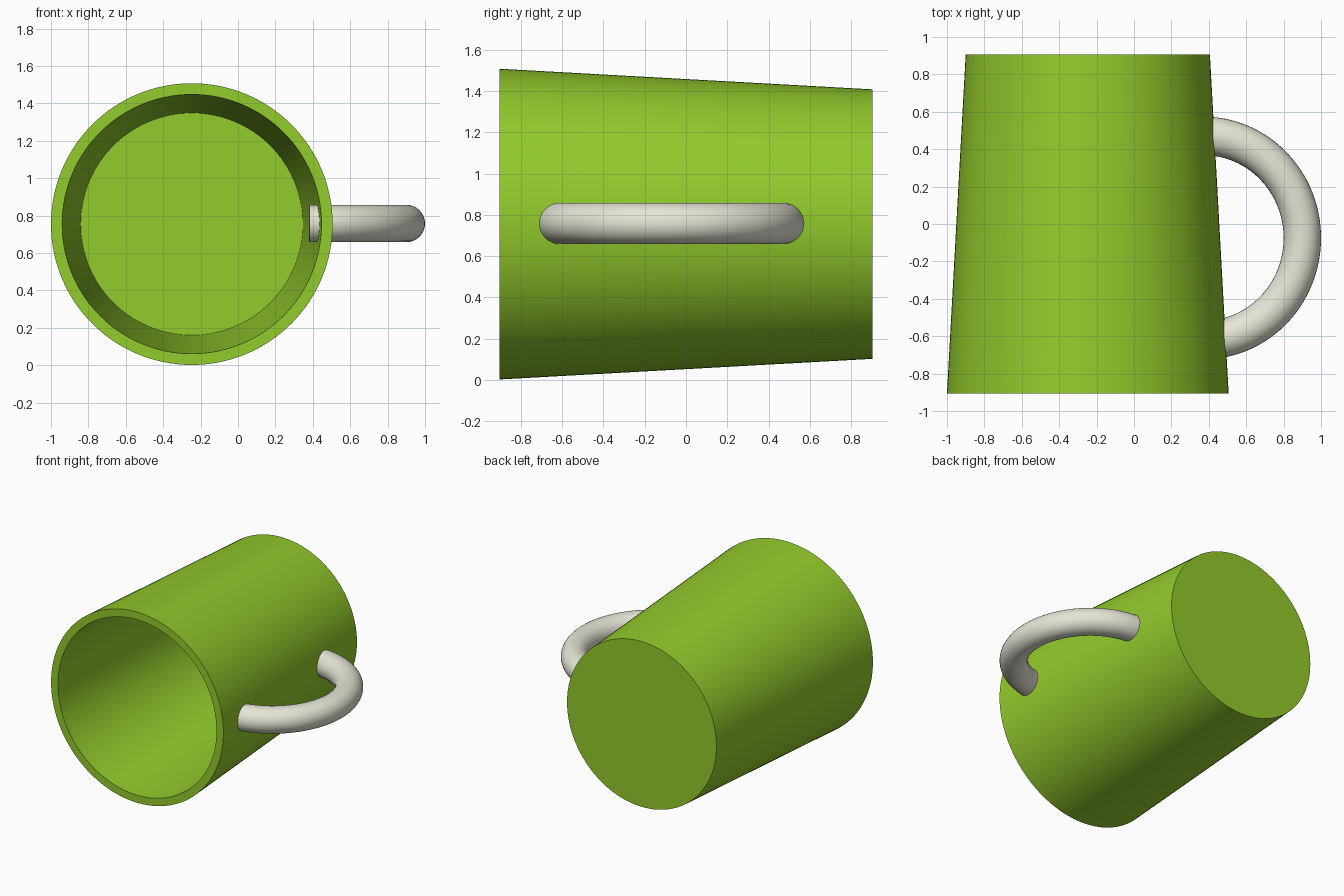
import bpy, bmesh, math
from mathutils import Vector

if "Cube" in bpy.data.objects:
    bpy.data.objects.remove(bpy.data.objects["Cube"])

CX, CZ = -0.247, 0.755   # mug axis, running along y


def finish(name, bm, color):
    bmesh.ops.recalc_face_normals(bm, faces=bm.faces)
    mesh = bpy.data.meshes.new(name)
    bm.to_mesh(mesh)
    bm.free()
    obj = bpy.data.objects.new(name, mesh)
    bpy.context.collection.objects.link(obj)
    mat = bpy.data.materials.new(name + "_color")
    mat.diffuse_color = color
    mat.use_nodes = True
    mat.node_tree.nodes["Principled BSDF"].inputs["Base Color"].default_value = mat.diffuse_color
    mesh.materials.append(mat)
    bpy.ops.object.select_all(action='DESELECT')
    obj.select_set(True)
    bpy.context.view_layer.objects.active = obj
    bpy.ops.object.shade_smooth_by_angle(angle=math.radians(35))
    return obj


def loft(bm, rings):
    """Skin a list of rings and cap both ends."""
    loops = [[bm.verts.new(p) for p in ring] for ring in rings]
    for a, b in zip(loops, loops[1:]):
        n = len(a)
        for i in range(n):
            bm.faces.new((a[i], a[(i + 1) % n], b[(i + 1) % n], b[i]))
    bm.faces.new(loops[0])
    bm.faces.new(loops[-1])


def circle(r, y, n=128):
    return [(CX + r * math.cos(2 * math.pi * i / n), y,
             CZ + r * math.sin(2 * math.pi * i / n)) for i in range(n)]


# Tapered cup: outer base, rim, inner wall, inner floor
bm = bmesh.new()
profile = [(0.653, 0.905), (0.753, -0.905), (0.693, -0.905), (0.594, 0.85)]
loft(bm, [circle(r, y) for r, y in profile])
finish("mug_body", bm, (0.29, 0.594, 0.025, 1))

# Handle: round tube swept along a slightly stretched arc, ends run through the wall
bm = bmesh.new()
center, R, r, stretch = Vector((0.37, -0.075, 0.758)), 0.53, 0.1, 1.03
rings = []
for k in range(65):
    a = math.radians(-88.8 + 177.6 * k / 64)
    out = Vector((math.cos(a), math.sin(a) * stretch, 0))
    rings.append([center + out * (R + r * math.cos(t)) + Vector((0, 0, r * math.sin(t)))
                  for t in (2 * math.pi * j / 32 for j in range(32))])
loft(bm, rings)
finish("handle", bm, (0.78, 0.78, 0.67, 1))
